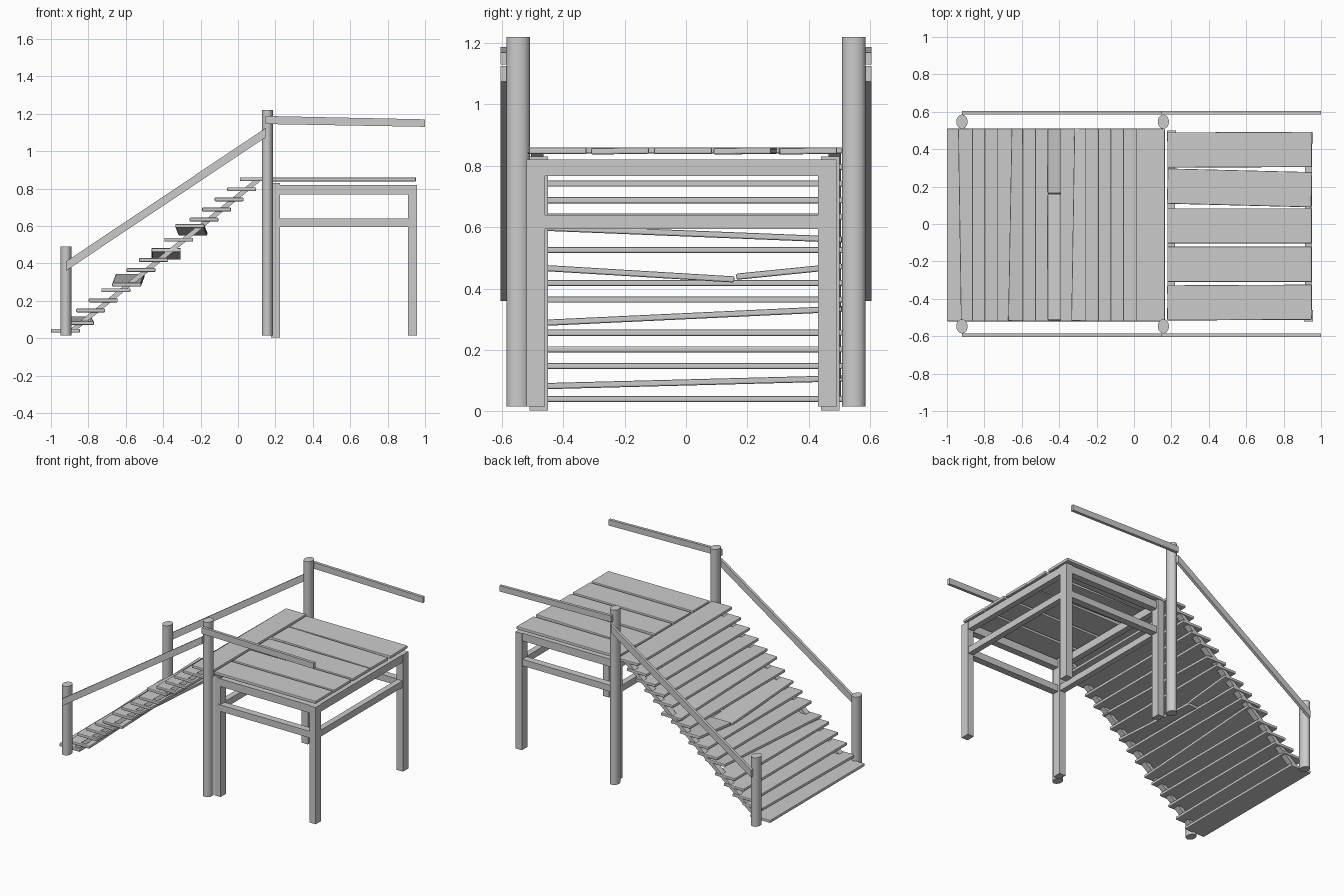
import bpy, bmesh
from math import atan2, hypot
from mathutils import Matrix, Vector

if "Cube" in bpy.data.objects:
    bpy.data.objects.remove(bpy.data.objects["Cube"])


def finish(name, bm, bevel=0.0):
    me = bpy.data.meshes.new(name)
    bmesh.ops.recalc_face_normals(bm, faces=bm.faces)
    bm.to_mesh(me)
    bm.free()
    ob = bpy.data.objects.new(name, me)
    bpy.context.collection.objects.link(ob)
    if bevel:
        m = ob.modifiers.new("bevel", 'BEVEL')
        m.width = bevel
        m.segments = 2
    return ob


def box(name, x0, x1, y0, y1, z0, z1, bevel=0.0, rot=(0, 0, 0)):
    bm = bmesh.new()
    size = (x1 - x0, y1 - y0, z1 - z0)
    bmesh.ops.create_cube(bm, size=1, matrix=Matrix.Diagonal((*size, 1)))
    ob = finish(name, bm, bevel)
    ob.location = ((x0 + x1) / 2, (y0 + y1) / 2, (z0 + z1) / 2)
    ob.rotation_euler = rot
    return ob


def side_profile(name, pts, y, width):
    """Extrude an x-z outline along y."""
    bm = bmesh.new()
    f = bm.faces.new([bm.verts.new((x, y - width / 2, z)) for x, z in pts])
    r = bmesh.ops.extrude_face_region(bm, geom=[f])
    vs = [v for v in r['geom'] if isinstance(v, bmesh.types.BMVert)]
    bmesh.ops.translate(bm, verts=vs, vec=(0, width, 0))
    return finish(name, bm)


def post(name, x, y, z0, z1):
    bm = bmesh.new()
    mat = Matrix.Translation((x, y, (z0 + z1) / 2)) @ Matrix.Diagonal((0.03, 0.038, 1, 1))
    bmesh.ops.create_cone(bm, cap_ends=True, segments=32, radius1=1, radius2=1,
                          depth=z1 - z0, matrix=mat)
    ob = finish(name, bm)
    bpy.context.view_layer.objects.active = ob
    ob.select_set(True)
    bpy.ops.object.shade_smooth_by_angle()
    ob.select_set(False)


# Posts, handrails and stair stringers on both sides
for side, s in (("front", -1), ("back", 1)):
    post(side + "_lower_post", -0.92, s * 0.547, 0.015, 0.49)
    post(side + "_upper_post", 0.157, s * 0.547, 0.015, 1.22)
    side_profile(side + "_stair_rail",
                 [(-0.92, 0.36), (0.15, 1.075), (0.15, 1.125), (-0.92, 0.41)], s * 0.595, 0.02)
    side_profile(side + "_platform_rail",
                 [(0.147, 1.145), (1.0, 1.13), (1.0, 1.17), (0.147, 1.188)], s * 0.595, 0.02)
    side_profile(side + "_stringer",
                 [(-0.92, 0.03), (-0.88, 0.03), (0.12, 0.84), (0.08, 0.84)], s * 0.485, 0.04)

# Stair treads, some of them crooked: index -> (roll, yaw)
crooked = {1: (0.026, 0.015), 5: (0.047, -0.018), 10: (-0.04, -0.016)}
for i in range(16):
    x, z = -1.0 + 0.0673 * i, 0.04 + 0.054 * i
    if i == 8:
        # Broken tread in two sagging halves
        box("broken_tread_long", x, x + 0.155, -0.515, 0.158, z - 0.032, z - 0.012, 0.005,
            (-0.06, 0, 0))
        box("broken_tread_short", x, x + 0.155, 0.163, 0.51, z - 0.026, z - 0.006, 0.005,
            (0.1, 0, 0))
        continue
    roll, yaw = crooked.get(i, (0, 0))
    box("stair_tread", x, x + 0.155, -0.52, 0.51, z - 0.01, z + 0.01, 0.005, (roll, 0, yaw))

# Platform legs
for y in (-0.49, 0.46):
    box("outer_leg", 0.909, 0.957, y - 0.03, y + 0.03, 0.015, 0.82)
    box("inner_leg", 0.176, 0.224, y - 0.02, y + 0.04, 0.003, 0.83)

# Platform top frame and lower braces
for name, z0, z1 in (("top_frame", 0.767, 0.82), ("lower_brace", 0.595, 0.64)):
    for y in (-0.49, 0.46):
        box(name + "_side", 0.2, 0.93, y - 0.024, y + 0.024, z0, z1)
    for x in (0.2, 0.933):
        box(name + "_end", x - 0.02, x + 0.02, -0.49, 0.46, z0, z1)

# Platform planks
for k, (y, yaw, roll) in enumerate([(-0.42, 0.005, 0.0), (-0.215, 0, 0.01), (-0.01, 0, 0),
                                    (0.193, -0.025, 0.01), (0.397, 0.004, 0.012)]):
    box("platform_plank", 0.178, 0.95, y - 0.094, y + 0.094, 0.838, 0.859, 0.005, (roll, 0, yaw))
